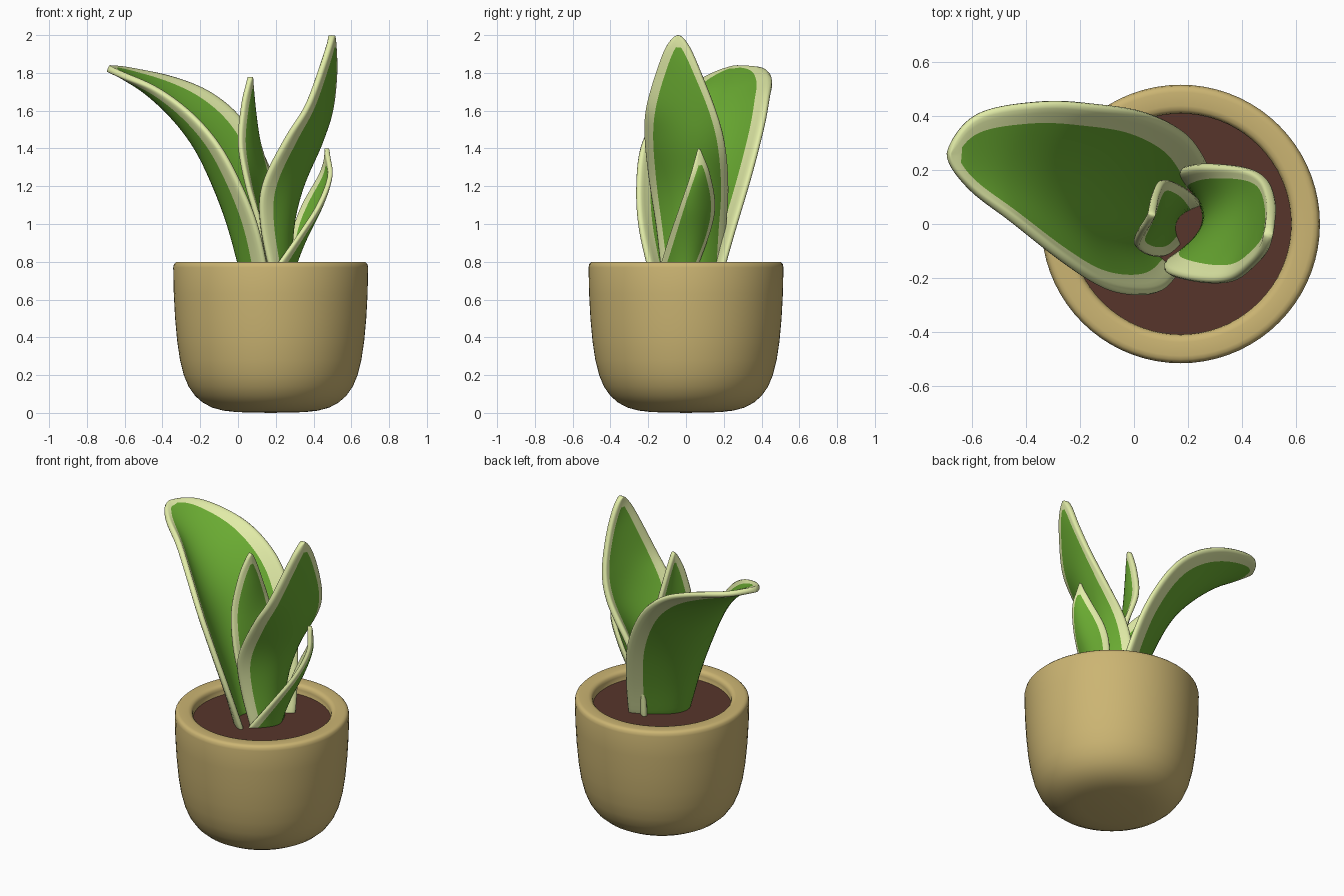
import bpy, bmesh, math
from mathutils import Vector

PX = 0.173  # pot axis


def material(name, rgb):
    m = bpy.data.materials.new(name)
    m.diffuse_color = (*rgb, 1)
    return m


CLAY = material("clay", (0.60, 0.46, 0.17))
SOIL = material("soil", (0.095, 0.036, 0.024))
GREEN = material("leaf_green", (0.145, 0.41, 0.032))
CREAM = material("leaf_margin", (0.76, 0.84, 0.39))


def make_object(name, bm, mats):
    me = bpy.data.meshes.new(name)
    bmesh.ops.recalc_face_normals(bm, faces=bm.faces)
    for f in bm.faces:
        f.smooth = True
    bm.to_mesh(me)
    bm.free()
    for m in mats:
        me.materials.append(m)
    ob = bpy.data.objects.new(name, me)
    bpy.context.collection.objects.link(ob)
    return ob


def spline(pts, t, after=None):
    """Catmull-Rom point at t in 0..1; 'after' steers the end tangent."""
    p = [Vector(q) for q in pts]
    p = [2 * p[0] - p[1]] + p + [Vector(after) if after else 2 * p[-1] - p[-2]]
    n = len(pts) - 1
    i = min(int(t * n), n - 1)
    s = t * n - i
    a, b, c, d = p[i:i + 4]
    return 0.5 * (2 * b + (c - a) * s + (2 * a - 5 * b + 4 * c - d) * s**2
                  + (3 * b - a - 3 * c + d) * s**3)


def lathe(name, profile, mat, segs=72):
    bm = bmesh.new()
    vs = [bm.verts.new((PX + r, 0, z)) for r, z in profile]
    es = [bm.edges.new(e) for e in zip(vs, vs[1:])]
    bmesh.ops.spin(bm, geom=vs + es, cent=(PX, 0, 0), axis=(0, 0, 1),
                   angle=2 * math.pi, steps=segs)
    bmesh.ops.remove_doubles(bm, verts=bm.verts, dist=1e-5)
    return make_object(name, bm, [mat])


def leaf(name, near, mid, far, tip, thick=0.036, margin=0.05, rows=32):
    """Blade lofted across near edge, midrib and far edge, with a cream margin."""
    bm = bmesh.new()
    grid, half = [], []
    for k in range(rows + 1):
        s = k / rows
        t = s + 0.35 * s * (1 - s)            # tighter rows near the tip
        a = spline(near + [tip], t, far[-1])
        m = spline(mid + [tip], t)
        b = spline(far + [tip], t, near[-1])
        hw = ((a - m).length + (b - m).length) / 2
        g = max(1 - margin / max(hw, 1e-4), 0.05)
        us = [-1, -(1 + g) / 2] + [g * (j / 4 - 1) for j in range(9)] + [(1 + g) / 2, 1]
        grid.append([bm.verts.new(m + (b - a) / 2 * u + ((a + b) / 2 - m) * u * u)
                     for u in us])
        half.append(hw)
    last = len(us) - 2
    for r in range(rows):
        for c in range(last + 1):
            f = bm.faces.new((grid[r][c], grid[r][c + 1], grid[r + 1][c + 1], grid[r + 1][c]))
            f.material_index = int(c < 2 or c > last - 2 or half[r + 1] < margin * 1.1)
    bmesh.ops.remove_doubles(bm, verts=grid[-1], dist=1e-5)
    ob = make_object(name, bm, [GREEN, CREAM])
    sol = ob.modifiers.new("thickness", "SOLIDIFY")
    sol.thickness, sol.offset = thick, 0
    sub = ob.modifiers.new("smooth", "SUBSURF")
    sub.levels = sub.render_levels = 1
    return ob


# Pot: rounded bottom, thick soft rim
lathe("pot", [(0, 0), (0.18, 0.004), (0.25, 0.012), (0.31, 0.028), (0.36, 0.055),
              (0.40, 0.09), (0.435, 0.14), (0.46, 0.20), (0.48, 0.28), (0.495, 0.38),
              (0.506, 0.50), (0.513, 0.63), (0.516, 0.77), (0.512, 0.788), (0.502, 0.798),
              (0.488, 0.80), (0.438, 0.80), (0.422, 0.796), (0.412, 0.785),
              (0.409, 0.77), (0.409, 0.68), (0, 0.68)], CLAY)
# Soil
lathe("soil", [(0, 0.74), (0.2, 0.74), (0.411, 0.74)], SOIL)

# Big leaf arching to the left
leaf("arching_leaf",
     [(.17, -.18, .70), (.11, -.245, .97), (.02, -.26, 1.2), (-.10, -.235, 1.42),
      (-.25, -.14, 1.59), (-.43, 0, 1.72), (-.61, .13, 1.79)],
     [(.04, 0, .70), (-.03, .02, .97), (-.11, .05, 1.2), (-.21, .09, 1.41),
      (-.33, .14, 1.57), (-.47, .20, 1.70), (-.61, .25, 1.79)],
     [(.29, .18, .70), (.26, .25, .95), (.19, .34, 1.25), (.05, .41, 1.52),
      (-.12, .44, 1.68), (-.33, .455, 1.77), (-.58, .41, 1.82)],
     (-.69, .26, 1.825), margin=0.065)

# Tall leaf on the right
leaf("tall_leaf",
     [(.18, -.12, .70), (.12, -.15, .98), (.125, -.185, 1.2), (.25, -.215, 1.45),
      (.36, -.21, 1.62), (.44, -.15, 1.83), (.48, -.10, 1.95)],
     [(.27, .03, .70), (.28, .02, .98), (.325, .02, 1.2), (.41, .01, 1.43),
      (.455, 0, 1.61), (.485, -.02, 1.80), (.497, -.035, 1.93)],
     [(.16, .19, .70), (.17, .205, .95), (.25, .22, 1.18), (.40, .21, 1.40),
      (.48, .17, 1.57), (.51, .09, 1.78), (.507, .02, 1.94)],
     (.497, -.04, 2.0))

# Middle leaf
leaf("middle_leaf",
     [(.17, -.08, .70), (.115, -.12, 1.0), (.05, -.115, 1.2), (.005, -.08, 1.42),
      (.02, -.035, 1.62), (.045, 0, 1.73)],
     [(.15, .02, .70), (.125, .01, 1.0), (.105, .02, 1.2), (.08, .03, 1.41),
      (.07, .035, 1.60), (.065, .035, 1.71)],
     [(.25, .08, .70), (.23, .10, 1.0), (.18, .14, 1.22), (.11, .165, 1.42),
      (.08, .12, 1.6), (.07, .07, 1.73)],
     (.065, .035, 1.78), thick=0.03, margin=0.035)

# Small leaf at the lower right
leaf("small_leaf",
     [(.16, -.15, .72), (.32, -.085, .94), (.425, -.03, 1.1), (.485, .02, 1.25),
      (.478, .052, 1.36)],
     [(.26, -.05, .70), (.36, .03, .94), (.43, .06, 1.1), (.478, .07, 1.25),
      (.473, .07, 1.35)],
     [(.27, .03, .70), (.29, .12, .95), (.34, .15, 1.1), (.43, .125, 1.26),
      (.465, .09, 1.36)],
     (.47, .07, 1.4), thick=0.026, margin=0.032)
